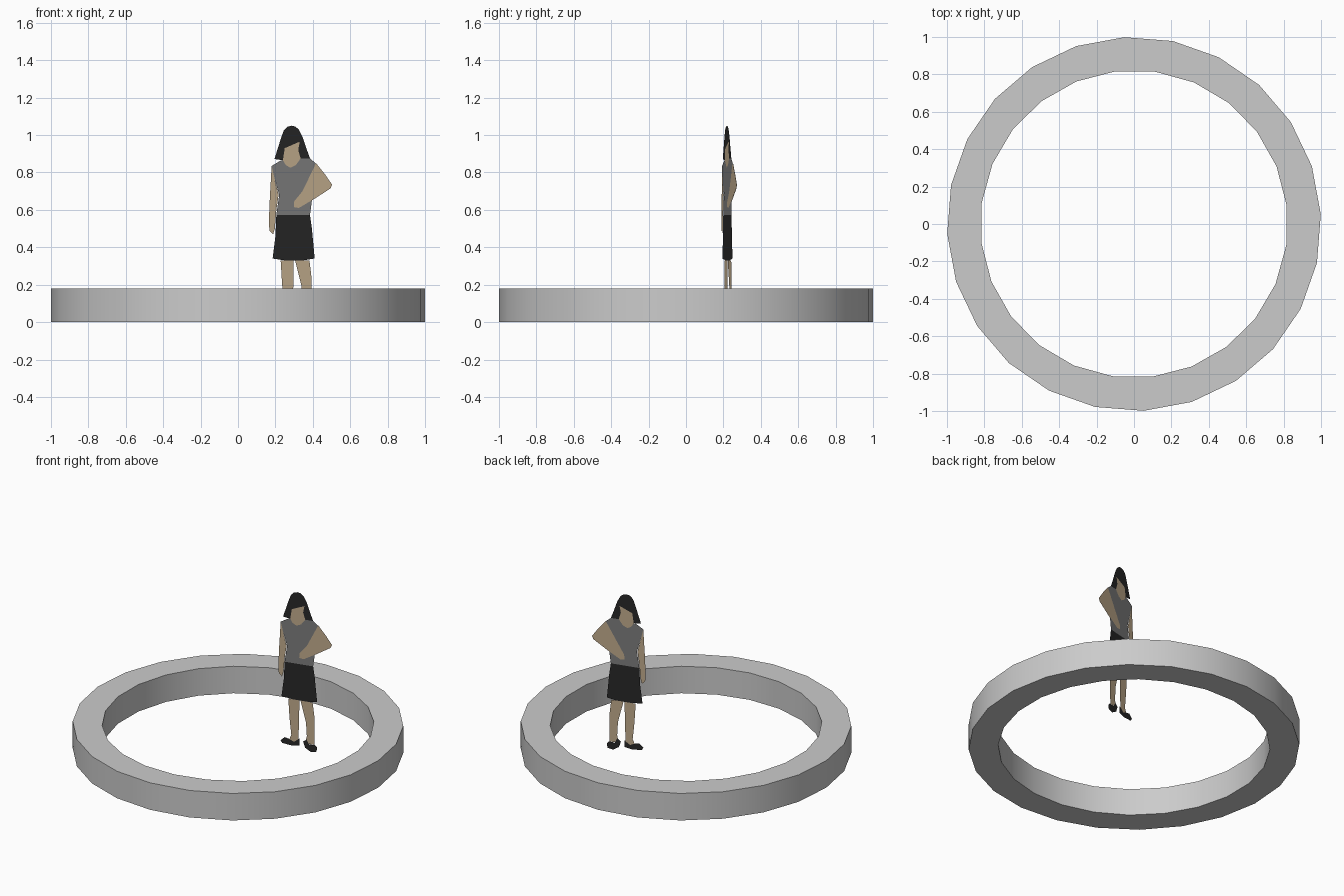
import bpy, bmesh
from math import sin, cos, radians

if "Cube" in bpy.data.objects:
    bpy.data.objects.remove(bpy.data.objects["Cube"])


def material(name, rgb):
    m = bpy.data.materials.new(name)
    m.diffuse_color = (*rgb, 1)
    m.use_nodes = True
    m.node_tree.nodes["Principled BSDF"].inputs["Base Color"].default_value = m.diffuse_color
    return m


skin = material("skin", (0.52, 0.40, 0.26))
charcoal = material("charcoal", (0.2, 0.2, 0.2))
black = material("black", (0.02, 0.02, 0.02))


def add_object(name, bm, mat=None):
    mesh = bpy.data.meshes.new(name)
    bm.to_mesh(mesh)
    bm.free()
    ob = bpy.data.objects.new(name, mesh)
    bpy.context.collection.objects.link(ob)
    if mat:
        mesh.materials.append(mat)
    return ob


def cutout(name, points, mat, offsets=(0,)):
    """Flat (x, z) outline on the figure's slightly turned plane."""
    bm = bmesh.new()
    for off in offsets:
        bm.faces.new([bm.verts.new((x, 0.15 + 0.24 * x + off, z)) for x, z in points])
    bmesh.ops.triangulate(bm, faces=bm.faces[:])
    return add_object(name, bm, mat)


# Ring: 24 sides, inner wall turned a little against the outer wall
SIDES, HEIGHT = 24, 0.18
bm = bmesh.new()


def loop(radius, start, z):
    angles = [radians(start + i * 360 / SIDES) for i in range(SIDES)]
    return [bm.verts.new((radius * cos(a), radius * sin(a), z)) for a in angles]


rings = [loop(1, 3, 0), loop(1, 3, HEIGHT), loop(0.822, 7, HEIGHT), loop(0.822, 7, 0)]
for k in range(4):
    a, b = rings[k], rings[(k + 1) % 4]
    for i in range(SIDES):
        j = (i + 1) % SIDES
        bm.faces.new((a[i], a[j], b[j], b[i]))
bmesh.ops.recalc_face_normals(bm, faces=bm.faces[:])
ring = add_object("ring", bm)
bpy.context.view_layer.objects.active = ring
ring.select_set(True)
bpy.ops.object.shade_smooth_by_angle(angle=radians(30))

# Head: hair wraps around the face and neck outline
face_edge = [(.24, .865), (.25, .93), (.245, .97), (.26, 1.0), (.285, 1.01),
             (.315, 1.0), (.33, .965), (.322, .92), (.335, .875)]
neckline = [(.24, .865), (.255, .84), (.28, .825), (.31, .84), (.335, .875)]
hair_outer = [(.385, .875), (.365, .93), (.345, .99), (.325, 1.03), (.305, 1.046),
              (.287, 1.05), (.265, 1.045), (.245, 1.025), (.232, .99), (.225, .93), (.195, .872)]
cutout("hair", face_edge + hair_outer, black)
cutout("face_and_neck", face_edge + neckline[-2:0:-1], skin)

# Clothes
cutout("shirt", [(.18, .835), (.225, .862)] + neckline +
       [(.385, .875), (.42, .845), (.39, .765), (.385, .572), (.205, .572),
        (.22, .68), (.195, .77)], charcoal)
cutout("skirt", [(.205, .572), (.385, .572), (.395, .50), (.41, .34), (.35, .33),
                 (.25, .33), (.185, .34), (.2, .46)], black)

# Arms: one hanging, one bent across the shirt with hand on hip
cutout("hanging_arm", [(.18, .835), (.195, .77), (.217, .68), (.205, .60), (.195, .54),
                       (.197, .50), (.188, .47), (.168, .49), (.165, .54), (.17, .66)], skin)
cutout("bent_arm", [(.417, .85), (.465, .79), (.503, .735), (.495, .715), (.41, .66),
                    (.325, .61), (.298, .615), (.30, .645), (.345, .70), (.39, .78)],
       skin, (-.0015, .0015))

# Legs
cutout("left_leg", [(.228, .33), (.298, .33), (.297, .25), (.288, .14), (.292, .05),
                    (.23, .05), (.247, .09), (.236, .2)], skin)
cutout("right_leg", [(.305, .33), (.382, .33), (.394, .23), (.385, .12), (.392, .05),
                     (.335, .05), (.345, .1), (.34, .19)], skin)

# Shoes
cutout("left_shoe", [(.18, .045), (.205, .068), (.24, .06), (.265, .048), (.297, .075),
                     (.297, .03), (.25, .022), (.19, .028)], black, (-.0015, .0015))
cutout("right_shoe", [(.322, .06), (.345, .078), (.36, .045), (.395, .05), (.41, .035),
                      (.405, .006), (.37, 0.0), (.335, .022)], black, (-.0015, .0015))
